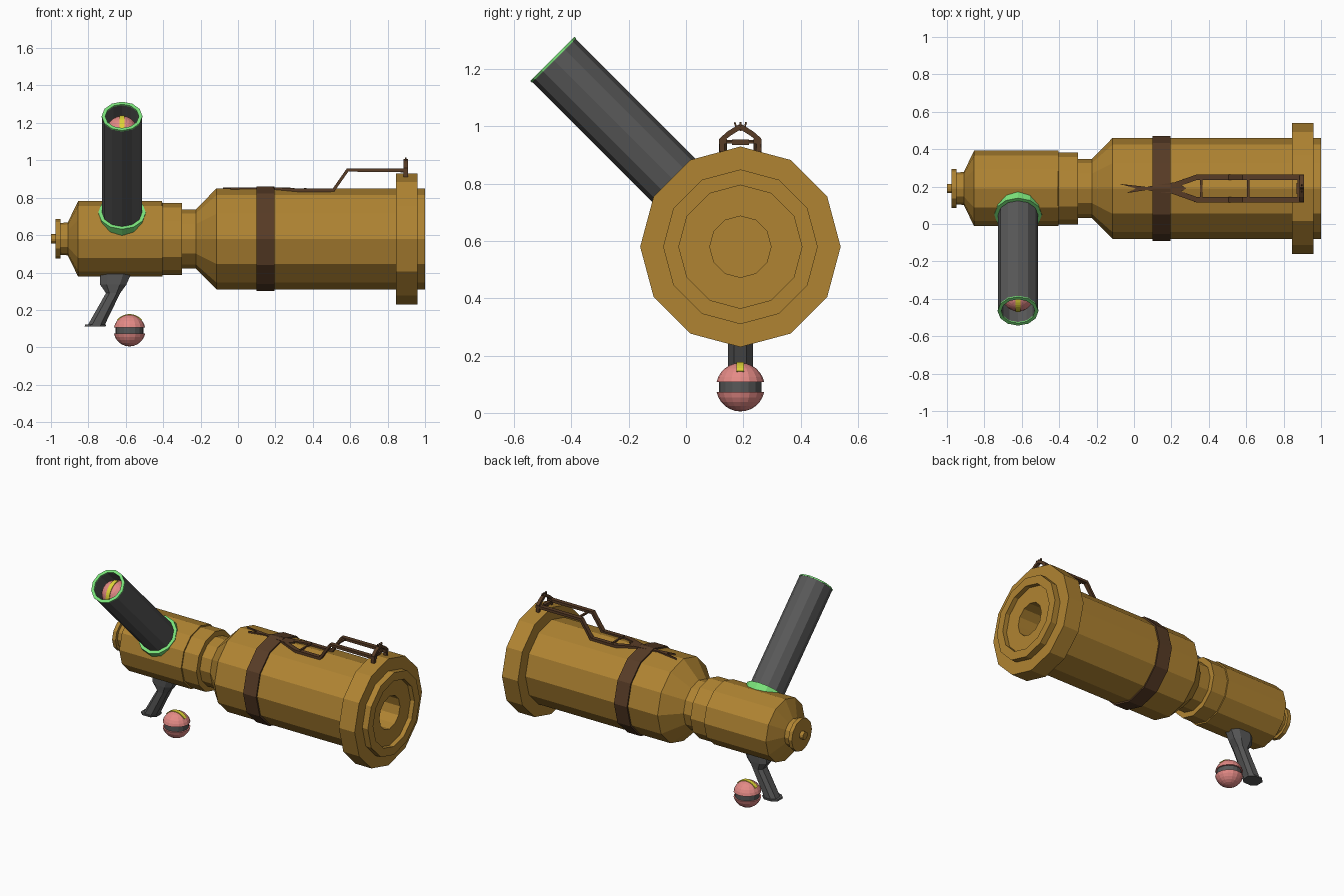
import bpy, bmesh, math
from mathutils import Matrix, Vector

if "Cube" in bpy.data.objects:
    bpy.data.objects.remove(bpy.data.objects["Cube"])

CY, CZ = 0.19, 0.58          # main barrel axis


def mat(name, r, g, b):
    m = bpy.data.materials.new(name)
    lin = lambda c: ((c / 255 + 0.055) / 1.055) ** 2.4
    m.diffuse_color = (lin(r), lin(g), lin(b), 1)
    m.use_nodes = True
    m.node_tree.nodes["Principled BSDF"].inputs["Base Color"].default_value = m.diffuse_color
    return m


GOLD = mat("gold", 176, 132, 50)
GREY = mat("dark grey", 88, 88, 88)
GREEN = mat("green", 122, 226, 122)
PINK = mat("pink", 228, 138, 134)
YELLOW = mat("yellow", 222, 212, 55)
BROWN = mat("dark brown", 88, 60, 38)


def finish(name, bm, m, M=Matrix()):
    bmesh.ops.recalc_face_normals(bm, faces=bm.faces)
    me = bpy.data.meshes.new(name)
    bm.to_mesh(me)
    bm.free()
    me.materials.append(m)
    ob = bpy.data.objects.new(name, me)
    ob.matrix_world = M
    bpy.context.collection.objects.link(ob)
    return ob


def skin(bm, loops, closed=False):
    """Bridge matching vertex loops; a one-vertex loop is a pole."""
    pairs = list(zip(loops, loops[1:]))
    if closed:
        pairs.append((loops[-1], loops[0]))
    for a, b in pairs:
        n = max(len(a), len(b))
        for i in range(n):
            j = (i + 1) % n
            if len(a) == 1:
                bm.faces.new((a[0], b[i], b[j]))
            elif len(b) == 1:
                bm.faces.new((a[i], a[j], b[0]))
            else:
                bm.faces.new((a[i], a[j], b[j], b[i]))


def lathe(name, prof, m, M, sides=12, closed=False):
    """Revolve (height, radius) pairs around local z."""
    bm = bmesh.new()
    loops = []
    for t, r in prof:
        if r == 0:
            loops.append([bm.verts.new((0, 0, t))])
        else:
            loops.append([bm.verts.new((r * math.cos(2 * math.pi * k / sides),
                                        r * math.sin(2 * math.pi * k / sides), t))
                          for k in range(sides)])
    skin(bm, loops, closed)
    return finish(name, bm, m, M)


def bar(name, pts, w, h, m, up=(0, 0, 1), M=Matrix()):
    """Sweep a rectangle along a path."""
    pts, up = [Vector(p) for p in pts], Vector(up)
    bm = bmesh.new()
    loops = []
    for i, p in enumerate(pts):
        a = (p - pts[i - 1]).normalized() if i else Vector()
        b = (pts[i + 1] - p).normalized() if i < len(pts) - 1 else Vector()
        t = (a + b).normalized()
        s = t.cross(up).normalized()
        u = s.cross(t)
        loops.append([bm.verts.new(p + s * x * w / 2 + u * y * h / 2)
                      for x, y in ((-1, -1), (1, -1), (1, 1), (-1, 1))])
    skin(bm, loops)
    bm.faces.new(loops[0])
    bm.faces.new(loops[-1])
    return finish(name, bm, m, M)


# Main barrel with stepped rear, flange and hollow muzzle
AXIS = Matrix.Translation((0, CY, CZ)) @ Matrix.Rotation(math.pi / 2, 4, 'Y')
lathe("barrel", [(-1, 0), (-1, .025), (-.975, .025), (-.975, .105), (-.95, .105),
                 (-.95, .085), (-.91, .088), (-.855, .202), (-.405, .202),
                 (-.405, .193), (-.3, .193), (-.3, .158), (-.225, .158),
                 (-.115, .27), (.845, .27), (.845, .35), (.96, .35), (.96, .27),
                 (1, .27), (1, .215), (.97, .215), (.97, .107), (.75, .107), (.75, 0)],
      GOLD, AXIS)
lathe("strap", [(.1, .26), (.1, .28), (.195, .28), (.195, .26)], BROWN, AXIS, closed=True)

# Angled loading tube with green collar and rim
TUBE = Matrix.Translation((-.62, CY, CZ)) @ Matrix.Rotation(math.pi / 4, 4, 'X')
lathe("loading_tube", [(.1, 0), (.1, .107), (.92, .107), (.92, .09), (.18, .09), (.18, 0)],
      GREY, TUBE)
lathe("tube_rim", [(.92, .109), (.928, .109), (.928, .09), (.92, .09)], GREEN, TUBE, closed=True)
lathe("tube_collar", [(.13, .127), (.2, .127), (.2, .105), (.13, .105)], GREEN, TUBE, closed=True)


# Balls: two shells, recessed band and a stripe over the pole
def ball(name, M, r=.085):
    a0 = math.asin(.017 / r)
    arc = [a0 + (math.pi / 2 - a0) * k / 6 for k in range(7)]
    for tag, s in (("upper", 1), ("lower", -1)):
        prof = [(s * .017, 0)] + [(s * r * math.sin(a), r * math.cos(a)) for a in arc[:-1]]
        lathe(f"{name}_{tag}_shell", prof + [(s * r, 0)], PINK, M, 16)
    lathe(name + "_band", [(-.02, 0), (-.02, .074), (.02, .074), (.02, 0)], GREY, M, 16)
    pts = [(r * math.sin(a), 0, r * math.cos(a))
           for a in (math.radians(d) for d in range(-50, 51, 10))]
    bar(name + "_stripe", pts, .026, .006, YELLOW, M=M)


ball("loose_ball", Matrix.Translation((-.58, CY, .09)))
ball("loaded_ball", TUBE @ Matrix.Translation((0, 0, .81)) @ Matrix.Rotation(math.pi / 2, 4, 'Z'))

# Slanted grip: stacked eight-sided sections (z, centre x, half x, half y)
bm = bmesh.new()
loops = []
for z, cx, hx, hy in ((.112, -.764, .056, .052), (.121, -.761, .056, .052),
                      (.121, -.757, .045, .044), (.29, -.668, .038, .044),
                      (.335, -.667, .07, .05), (.42, -.648, .088, .055)):
    c = .5
    loops.append([bm.verts.new((cx + hx * x, CY + hy * y, z)) for x, y in
                  ((1, -c), (1, c), (c, 1), (-c, 1), (-1, c), (-1, -c), (-c, -1), (c, -1))])
skin(bm, loops)
bm.faces.new(loops[0])
bm.faces.new(loops[-1])
finish("grip", bm, GREY)

# Forked tail plate of the sight
bm = bmesh.new()
tail = [(.23, -.03), (.1, -.015), (.07, -.008), (-.04, -.025), (.01, 0),
        (-.08, .025), (.07, .008), (.1, .015), (.23, .035), (.28, 0)]
f = bm.faces.new([bm.verts.new((x, CY + y, .835)) for x, y in tail])
ext = bmesh.ops.extrude_face_region(bm, geom=[f])
bmesh.ops.translate(bm, vec=(0, 0, .02),
                    verts=[v for v in ext["geom"] if isinstance(v, bmesh.types.BMVert)])
finish("sight_tail", bm, BROWN)

# Sight rails and arch halves, mirrored left and right
for side, s in (("left", 1), ("right", -1)):
    y = CY + s * .06
    bar(f"sight_rail_{side}", [(.2, CY + s * .012, .846), (.335, y, .84), (.51, y, .84),
                               (.585, y, .947), (.91, y, .947)], .028, .018, BROWN)
    bar(f"sight_arch_{side}", [(.897, CY + s * .064, .912), (.897, CY + s * .064, .955),
                               (.897, CY + s * .04, .975), (.897, CY, 1.0)],
        .018, .022, BROWN, up=(1, 0, 0))
for i, dy in enumerate((-.02, 0, .02)):
    bar(f"sight_prong_{i}", [(.897, CY + dy * .6, .985), (.897, CY + dy, 1.015)],
        .006, .01, BROWN, up=(1, 0, 0))

# Crossbars between the rails
for i, (x, z, w) in enumerate(((.36, .848, .012), (.61, .947, .014), (.88, .945, .014))):
    bar(f"sight_crossbar_{i}", [(x, CY - .06, z), (x, CY + .06, z)], w, .01, BROWN)
bar("sight_crossbar_sleeve", [(.88, CY - .03, .945), (.88, CY + .03, .945)], .022, .018, BROWN)
